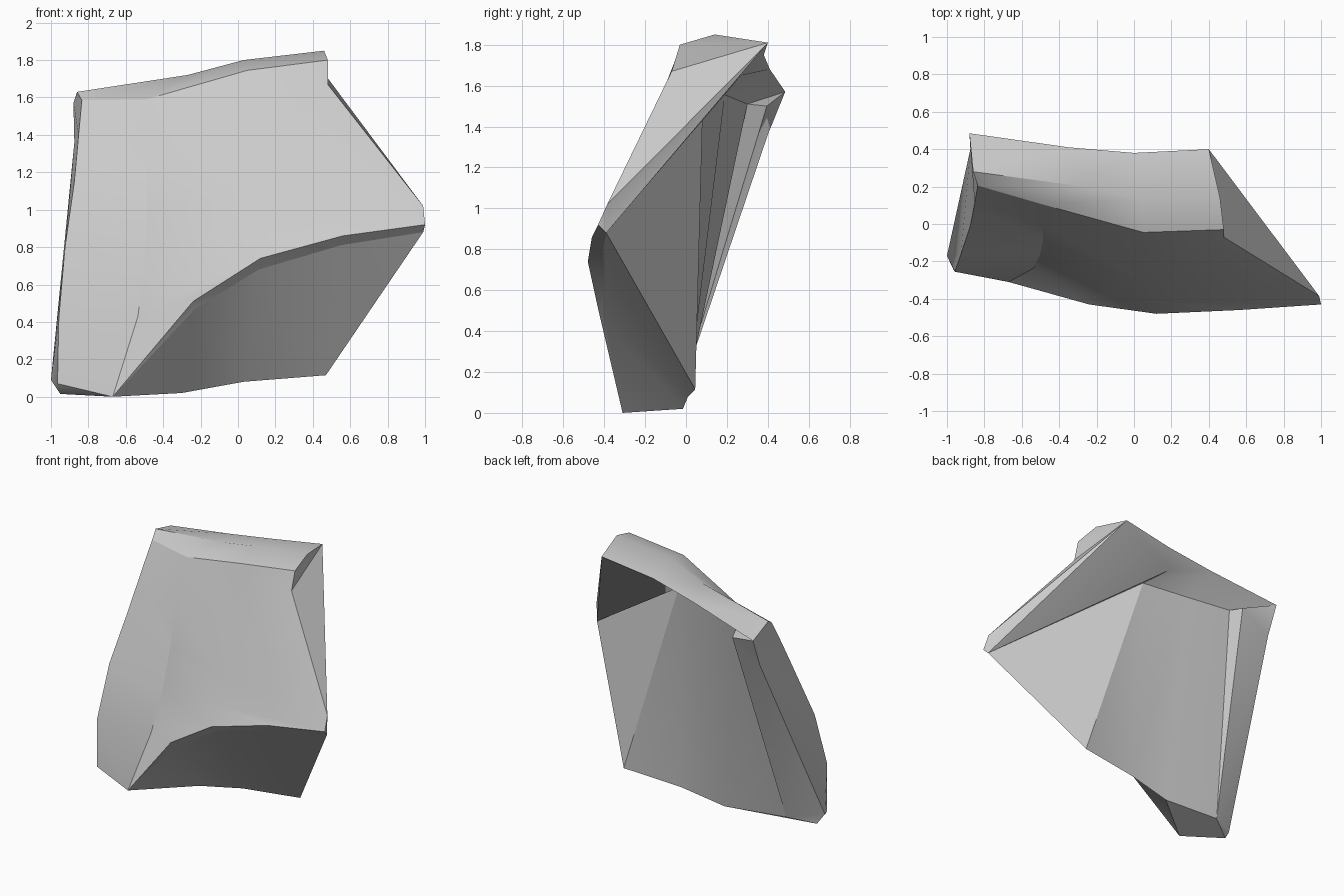
import bpy, bmesh, math
from mathutils import Vector

if "Cube" in bpy.data.objects:
    bpy.data.objects.remove(bpy.data.objects["Cube"])

bm = bmesh.new()


def line(*pts):
    """Row of vertices for one edge line."""
    return [bm.verts.new(Vector(p)) for p in pts]


def face(*vs):
    """Face that drops repeated corners."""
    vs = list(dict.fromkeys(vs))
    if len(vs) > 2 and not bm.faces.get(vs):
        bm.faces.new(vs)


def strip(a, b):
    """Skin two lines of equal length."""
    for i in range(len(a) - 1):
        face(a[i], a[i + 1], b[i + 1], b[i])


def crisp(row):
    """Keep the edges along a row sharp."""
    for a, b in zip(row, row[1:]):
        edge = bm.edges.get((a, b))
        if edge:
            edge.smooth = False


# Top cap: front edge, crest and rear edge, left to right
top_front = line((-.835, .205, 1.585), (-.49, .105, 1.59), (.05, -.045, 1.745), (.48, -.03, 1.8))
crest = line((-.86, .28, 1.63), (-.27, .2, 1.72), (.03, .13, 1.8), (.46, .14, 1.85))
top_rear = line((-.88, .485, 1.57), (-.35, .41, 1.68), (0, .38, 1.75), (.4, .4, 1.81))
strip(top_front, crest)
strip(crest, top_rear)

# Front: left edge, crease and middle line, top to bottom
left = line((-.852, .11, 1.4), (-.875, -.01, 1.15), (-.925, -.16, .8),
            (-.958, -.255, .42), (-.965, -.245, .07))
crease = line((-.49, -.01, 1.3), (-.485, -.085, 1.02), (-.5, -.155, .72),
              (-.535, -.235, .43), (-.67, -.31, 0))
middle = line((.06, -.18, 1.4), (.09, -.33, 1.07), (.105, -.415, .88))
# Lower ridge with a narrow chamfer, and the pointed right tip
ridge = line((-.24, -.43, .51), (.12, -.48, .74), (.56, -.46, .86))
chamfer = line((-.23, -.405, .47), (.11, -.4, .68), (.55, -.405, .81))
tip = line((.99, -.385, 1.02), (1, -.43, .92), (.99, -.39, .88))
shoulder, = line((.48, -.07, 1.67))
foot = crease[-1]

left = [top_front[0]] + left
crease = [top_front[1]] + crease
middle = [top_front[2]] + middle + [ridge[1]]
strip(left, crease)
strip(crease, middle + [ridge[0]])
strip(middle, [top_front[3], shoulder, tip[0], tip[1], ridge[2]])
lip = [foot] + chamfer + [tip[2]]
brow = [foot] + ridge + [tip[1]]
strip(brow, lip)

# Underside, sloping back to the bottom edge
base = line((-.78, -.04, .06), (-.3, -.015, .02), (.03, .01, .08), (.47, .045, .115))
strip(lip, [base[1], base[1], base[2], base[3], base[3]])

# Recessed rear panel, overhang and left rim
panel = line((-.61, .3, 1.51), (-.31, .19, 1.555), (-.01, .085, 1.6))
rim, rear_left, heel, toe = line((-.65, .395, 1.5), (-.875, .4, 1.36),
                                 (-1, -.17, .09), (-.95, -.15, .015))
fold, = line((-.09, .27, 1.65))
corner, rear_a, rear_b, peak = top_rear
inner = panel[2]
face(corner, rear_a, panel[1], panel[0])
face(rear_a, inner, panel[1])
face(rear_a, fold, inner)
face(rear_a, rear_b, fold)
face(rear_b, peak, fold)
strip(panel + [inner], base)
face(corner, rim, panel[0])
face(panel[0], rim, base[0])
face(corner, rear_left, rim)
face(rear_left, heel, base[0], rim)

# Left side and bottom
face(top_front[0], crest[0], corner)
strip(left, [corner, corner, rear_left, rear_left, heel, heel])
face(left[-1], heel, toe)
face(heel, base[0], toe)
face(toe, base[0], base[1], foot)
face(toe, foot, left[-1])

# Right side, folded around the tip
face(inner, base[3], tip[2])
face(inner, tip[2], fold)
face(fold, tip[2], peak)
face(peak, tip[2], tip[0])
face(tip[0], tip[1], tip[2])
face(peak, tip[0], shoulder)
face(peak, shoulder, top_front[3])
face(peak, top_front[3], crest[3])

bmesh.ops.recalc_face_normals(bm, faces=bm.faces)
for row in (top_front, top_rear, left, crease[1:5], brow, lip, [inner, base[3]], panel):
    crisp(row)
mesh = bpy.data.meshes.new("rock_shard")
bm.to_mesh(mesh)
bm.free()
shard = bpy.data.objects.new("rock_shard", mesh)
bpy.context.collection.objects.link(shard)

# Plain grey stone
stone = bpy.data.materials.new("grey_stone")
stone.diffuse_color = (.6, .6, .6, 1)
stone.use_nodes = True
stone.node_tree.nodes["Principled BSDF"].inputs["Base Color"].default_value = stone.diffuse_color
mesh.materials.append(stone)

bpy.context.view_layer.objects.active = shard
shard.select_set(True)
bpy.ops.object.shade_smooth_by_angle(angle=math.radians(38))
